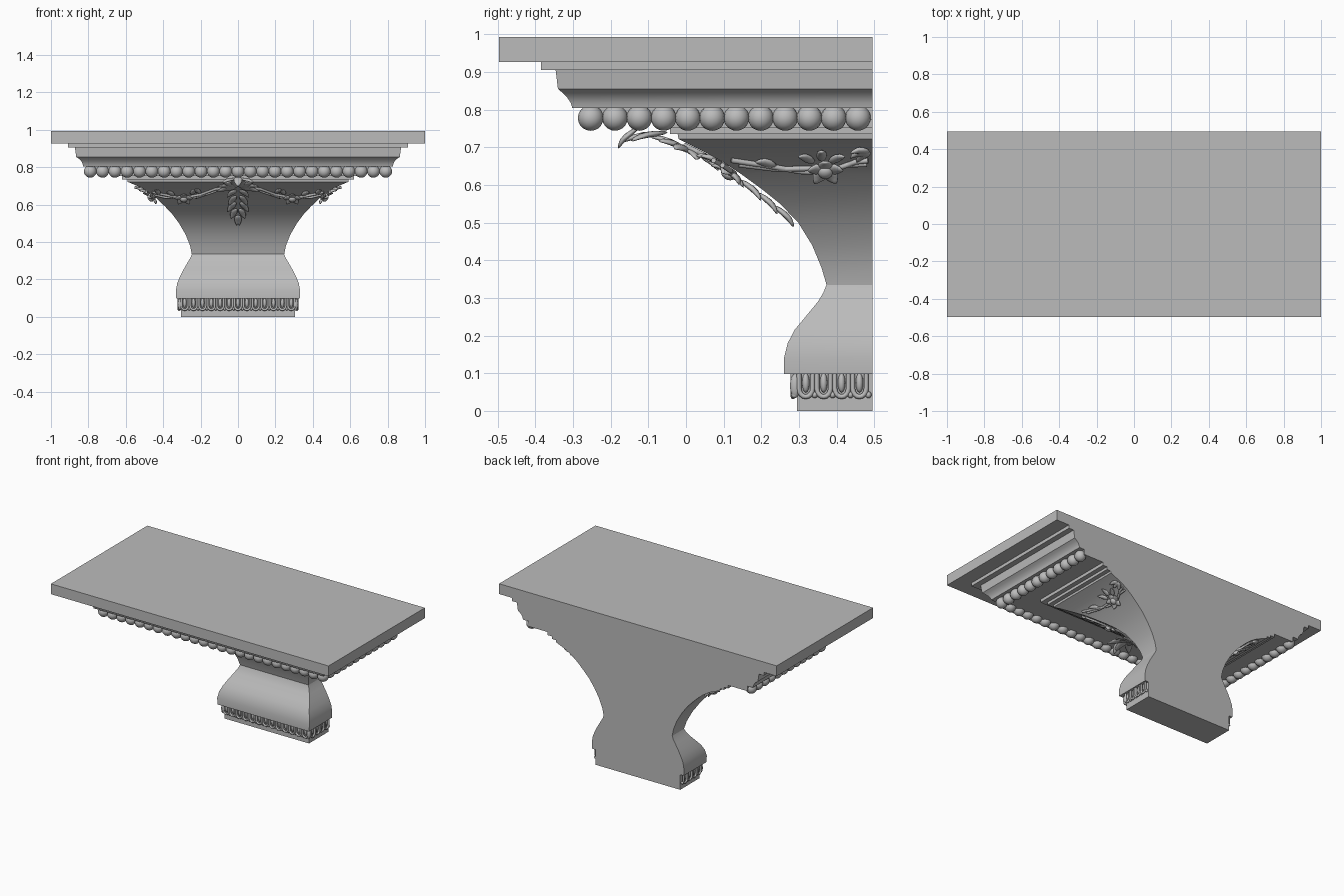
import bpy, bmesh, math
from mathutils import Vector, Matrix

cube = bpy.data.objects.get("Cube")
if cube:
    bpy.data.objects.remove(cube, do_unlink=True)

stone = bpy.data.materials.new("grey stone")
stone.use_nodes = True
grey = (0.5, 0.5, 0.5, 1)
stone.diffuse_color = grey
stone.node_tree.nodes["Principled BSDF"].inputs["Base Color"].default_value = grey

BACK = 0.495


def finish(name, bm, smooth=True):
    bmesh.ops.recalc_face_normals(bm, faces=bm.faces)
    for f in bm.faces:
        f.smooth = smooth
    mesh = bpy.data.meshes.new(name)
    bm.to_mesh(mesh)
    bm.free()
    ob = bpy.data.objects.new(name, mesh)
    mesh.materials.append(stone)
    bpy.context.collection.objects.link(ob)
    return ob


def activate(ob):
    bpy.ops.object.select_all(action="DESELECT")
    ob.select_set(True)
    bpy.context.view_layer.objects.active = ob


def loft(name, rows):
    """Stack of rectangles (z, half width, front y) that all meet the wall plane."""
    bm = bmesh.new()
    rings = [[bm.verts.new(c) for c in ((-w, y, z), (w, y, z), (w, BACK, z), (-w, BACK, z))]
             for z, w, y in rows]
    for a, b in zip(rings, rings[1:]):
        for i in range(4):
            j = (i + 1) % 4
            bm.faces.new((a[i], a[j], b[j], b[i]))
    bm.faces.new(rings[0][::-1])
    bm.faces.new(rings[-1])
    ob = finish(name, bm)
    activate(ob)
    bpy.ops.object.shade_smooth_by_angle(angle=math.radians(30))
    return ob


def tubes(name, paths, radius):
    cu = bpy.data.curves.new(name, "CURVE")
    cu.dimensions = "3D"
    cu.bevel_depth = radius
    cu.bevel_resolution = 2
    cu.use_fill_caps = True
    for path in paths:
        sp = cu.splines.new("POLY")
        sp.points.add(len(path) - 1)
        for p, co in zip(sp.points, path):
            p.co = (*co, 1)
    ob = bpy.data.objects.new(name, cu)
    cu.materials.append(stone)
    bpy.context.collection.objects.link(ob)
    activate(ob)
    bpy.ops.object.convert(target="MESH")


def ball(bm, centre, size, basis=None, u=12, v=8):
    m = Matrix.Translation(centre) @ (basis or Matrix()) @ Matrix.Diagonal((*size, 1))
    return bmesh.ops.create_uvsphere(bm, u_segments=u, v_segments=v, radius=1, matrix=m)["verts"]


# Waisted body, from foot to neck to the flared top
body = [(0.0, .305, .295), (0.098, .305, .295), (0.098, .33, .26), (0.14, .332, .26),
        (0.18, .325, .27), (0.215, .311, .288), (0.25, .293, .317), (0.29, .27, .35),
        (0.315, .255, .365), (0.335, .247, .373), (0.38, .256, .36), (0.44, .28, .335),
        (0.5, .315, .298), (0.55, .352, .25), (0.59, .39, .2), (0.63, .432, .145),
        (0.66, .468, .1), (0.69, .515, .045), (0.722, .59, -.02)]
crown = [(0.735, .592, -.022), (0.735, .62, -.042), (0.752, .62, -.042), (0.752, .65, -.07),
         (0.772, .65, -.07), (0.772, .79, -.255), (0.805, .79, -.255), (0.805, .828, -.302),
         (0.818, .831, -.306), (0.832, .838, -.315), (0.845, .85, -.328), (0.855, .865, -.34),
         (0.905, .872, -.346), (0.905, .908, -.385), (0.926, .908, -.385), (0.926, 1, -.497),
         (0.993, 1, -.497)]
loft("console_body", body + crown)

# Row of round beads under the cornice
bm = bmesh.new()
N, X, Y, Z, R = 24, .79, -.253, .778, .034
for i in range(N + 1):
    ball(bm, (-X + 2 * X * i / N, Y, Z), (R, R, R), u=16, v=10)
for i in range(1, 12):
    for s in (-1, 1):
        ball(bm, (s * X, Y + .0645 * i, Z), (R, R, R), u=16, v=10)
finish("bead_row", bm)

# Egg and loop course round the foot
eggs = bmesh.new()
loops = []
places = [(Vector((i * .0475, .295, 0)), Vector((1, 0, 0)), Vector((0, -1, 0))) for i in range(-6, 7)]
for s in (-1, 1):
    places += [(Vector((s * .305, .318 + .0475 * i, 0)), Vector((0, 1, 0)), Vector((s, 0, 0)))
               for i in range(4)]
up = Vector((0, 0, 1))
for p, h, n in places:
    arc = [p + h * .018 + n * .011 + up * .098]
    for k in range(9):
        a = -math.pi * k / 8
        arc.append(p + h * (.018 * math.cos(a)) + n * .011 + up * (.06 + .022 * math.sin(a)))
    arc.append(p - h * .018 + n * .011 + up * .098)
    loops.append(arc)
    basis = Matrix((h, n, up)).transposed().to_4x4()
    ball(eggs, p + n * .003 + up * .075, (.01, .013, .026), basis)
    ball(eggs, p + h * .0238 + n * .007 + up * .043, (.008, .009, .009), basis)
for s in (-1, 1):
    ball(eggs, (s * .31, .29, .067), (.011, .014, .032))
finish("foot_eggs", eggs)
tubes("foot_loops", loops, .0065)


# Frame on the curved body: point, sideways, upward along surface, outward
def frame(face, s, u, z):
    rows = body[9:]
    z = min(max(z, rows[0][0]), rows[-1][0])
    for a, b in zip(rows, rows[1:]):
        if z <= b[0]:
            break
    t = (z - a[0]) / (b[0] - a[0])
    w, y = a[1] + t * (b[1] - a[1]), a[2] + t * (b[2] - a[2])
    dz, dw, dy = b[0] - a[0], b[1] - a[1], b[2] - a[2]
    if face == "front":
        out = (Vector((s * u, y, z)), Vector((s, 0, 0)), Vector((0, dy, dz)), Vector((0, -dz, dy)))
    else:
        out = (Vector((s * w, u, z)), Vector((0, 1, 0)), Vector((s * dw, 0, dz)), Vector((s * dz, 0, -dw)))
    return out[0], out[1], out[2].normalized(), out[3].normalized()


def leaf(bm, fr, angle, length, width, lift=.008):
    p, h, t, n = fr
    a = math.radians(angle)
    d = h * math.cos(a) + t * math.sin(a)
    basis = Matrix((d.cross(n), d, n)).transposed().to_4x4()
    verts = ball(bm, (0, 0, 0), (1, 1, 1), u=10, v=6)
    for v in verts:
        # pointed outline with a curled-up tip
        x, y, z = v.co
        k = 1 - .45 * max(y, 0)
        v.co = (x * k * width / 2, y * length / 2, z * .008 + .012 * max(y, 0) ** 2)
    bmesh.ops.transform(bm, verts=verts, matrix=Matrix.Translation(p + d * length / 2 + n * lift) @ basis)


def flower(bm, fr, size):
    p, h, t, n = fr
    for k in range(5):
        leaf(bm, fr, 90 + 72 * k, size, size * .85, .014)
    basis = Matrix((h, t, n)).transposed().to_4x4()
    ball(bm, p + n * .02, (size * .4, size * .4, .014), basis)


def vine(face, s, pts, n=6):
    path = []
    for (u0, z0), (u1, z1) in zip(pts, pts[1:]):
        for k in range(n):
            f = k / n
            p, h, t, nn = frame(face, s, u0 + (u1 - u0) * f, z0 + (z1 - z0) * f)
            path.append(p + nn * .008)
    return path


leaves, flowers, vines = bmesh.new(), bmesh.new(), []
for s in (-1, 1):
    # Front garland on each half
    vines.append(vine("front", s, [(.03, .7), (.12, .69), (.2, .66), (.29, .642), (.39, .645), (.46, .662)]))
    vines.append(vine("front", s, [(.05, .712), (.13, .675), (.22, .645), (.29, .638), (.4, .66), (.47, .675)]))
    flower(flowers, frame("front", s, .29, .645), .05)
    for u, z, a in ((.2, .668, 60), (.25, .66, 110), (.34, .655, 50), (.17, .665, -30), (.42, .66, 70)):
        leaf(leaves, frame("front", s, u, z), a, .065, .03)
    # Hanging centre spray
    for u, z, a, l in ((.008, .69, -50, .08), (.012, .66, -65, .09), (.012, .625, -60, .09),
                       (.01, .59, -70, .08), (0, .555, -85, .075)):
        leaf(leaves, frame("front", s, u, z), a, l, .036, .014)
    # Fan at the top of the spray
    for a in (-15, 20, 50, 80):
        leaf(leaves, frame("front", s, .01, .705), a, .11, .045, .016)
    # Side garland meeting the wall
    vines.append(vine("side", s, [(.12, .672), (.2, .66), (.3, .642), (.37, .638), (.43, .66), (.49, .662)]))
    vines.append(vine("side", s, [(.14, .66), (.24, .648), (.33, .65), (.4, .648), (.45, .668), (.49, .672)]))
    flower(flowers, frame("side", s, .37, .648), .05)
    for u, z, a in ((.34, .665, 130), (.36, .67, 90), (.38, .665, 50), (.24, .655, 150)):
        leaf(leaves, frame("side", s, u, z), a, .065, .03)
    for a in (160, 195, 230):
        leaf(leaves, frame("side", s, .488, .695), a, .055, .03)

# Curled leaf tips under the soffit, in front of the spray
under = (Vector((0, -.05, .75)), Vector((1, 0, 0)), Vector((0, -1, -.12)).normalized(),
         Vector((0, .12, -1)).normalized())
for a in (50, 90, 130):
    leaf(leaves, under, a, .13, .05, .01)
tip = (Vector((0, -.13, .755)), Vector((1, 0, 0)), Vector((0, -.8, -.6)), Vector((0, .6, -.8)))
leaf(leaves, tip, 90, .075, .05, .004)

finish("garland_leaves", leaves)
finish("garland_flowers", flowers)
tubes("garland_vines", vines, .007)
